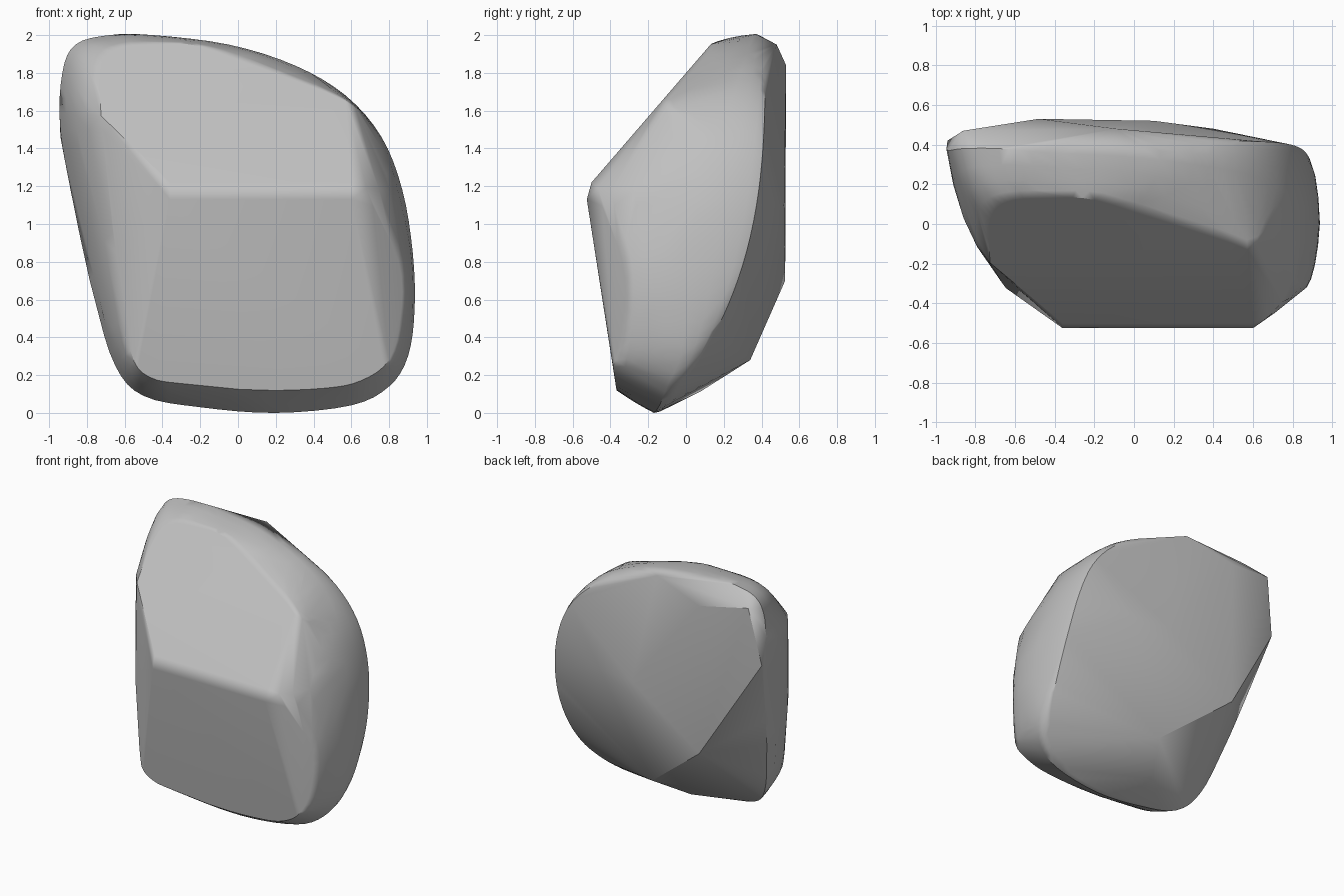
import bpy
import bmesh
import math
from mathutils import Vector

default_cube = bpy.data.objects.get("Cube")
if default_cube:
    bpy.data.objects.remove(default_cube, do_unlink=True)

# Widest outline (x, y, z) paired with the front rim (x, z)
OUTLINE = [
    (-.94, .37, 1.5, -.72, 1.5), (-.93, .37, 1.8, -.73, 1.75),
    (-.86, .38, 1.95, -.7, 1.88), (-.68, .38, 2, -.6, 1.94),
    (-.45, .36, 2, -.4, 1.95), (-.05, .34, 1.95, -.2, 1.94),
    (.3, .3, 1.84, .15, 1.81), (.57, .25, 1.68, .57, 1.65),
    (.76, .16, 1.46, .68, 1.5), (.87, .08, 1.18, .68, 1.19),
    (.925, .02, .85, .85, .8), (.935, 0, .55, .86, .5),
    (.9, -.03, .3, .8, .28), (.8, -.1, .14, .65, .17),
    (.6, -.14, .04, .45, .13), (.2, -.17, 0, .1, .12),
    (-.2, -.16, .03, -.25, .15), (-.5, -.12, .09, -.47, .19),
    (-.65, -.03, .25, -.57, .33), (-.76, .1, .6, -.63, .75),
    (-.86, .26, 1.05, -.69, 1.15),
]
RIDGE = [(x, y, z) for x in (-.36, .6) for y, z in ((-.525, 1.13), (-.5, 1.22))]
BACK = [
    (-.48, .525, .7), (-.48, .53, 1.84), (-.86, .47, 1.9), (-.94, .42, 1.46),
    (-.09, .48, 1.95), (.05, .34, .28), (.1, .52, 1.1), (.4, .48, 1.1),
    (-.1, .08, .115),
]


def smooth_loop(rows, steps):
    """Closed smooth curve through all rows."""
    result = []
    count = len(rows)
    for i in range(count):
        a, b, c, d = (rows[(i + k) % count] for k in (-1, 0, 1, 2))
        for s in range(steps):
            t = s / steps
            result.append([
                q + t / 2 * (r - p + t * (2 * p - 5 * q + 4 * r - w
                                          + t * (3 * (q - r) + w - p)))
                for p, q, r, w in zip(a, b, c, d)])
    return result


def front_depth(x, z):
    """Front surface: lower slab, upper slope and tilted cheeks."""
    slab = -.35 - .15 * z
    slope = -.5 + .863 * (z - 1.22)
    if z > 1.15:
        # The slope turns away steeply past the right end of the ridge
        slope += max(0, x - .6) * (.8 + 4 * (z - 1.2))
    left_cheek = max(-.52 - .69 * (x + .36), -.32 - 1.6 * (x + .65))
    right_cheek = -.52 + .8 * (x - .62)
    return max(slab, slope, left_cheek, right_cheek)


def bulge(rim, middle, amount, roundness):
    """Point on a partly rounded section running from rim to middle."""
    angle = amount * math.pi / 2
    out = amount + roundness * (math.sin(angle) - amount)
    deep = 1 - amount + roundness * (math.cos(angle) - 1 + amount)
    return Vector((rim.x + (middle.x - rim.x) * out,
                   middle.y + (rim.y - middle.y) * deep,
                   rim.z + (middle.z - rim.z) * out))


# Gather the rounded side wall, the ridge and the chipped back
points = [Vector(p) for p in RIDGE + BACK]
for x, y, z, fx, fz in smooth_loop(OUTLINE, 4):
    middle = Vector((x, y, z))
    front = Vector((fx, front_depth(fx, fz), fz))
    roundness = min(.7 if x > 0 else .52, .1 + max(z, 0))
    points += [bulge(front, middle, k / 4, roundness) for k in range(5)]
    if x > -.1:
        depth = max(y, .42 - .52 * (1 - z / 2) ** 3)
        back = Vector((x * .96, depth, 1 + (z - 1) * .96))
        points += [bulge(back, middle, k / 3, .8) for k in range(3)]

# Wrap the points in one solid skin
bm = bmesh.new()
for p in points:
    bm.verts.new(p)
hull = bmesh.ops.convex_hull(bm, input=bm.verts)
loose = {v for v in hull["geom_interior"] + hull["geom_unused"]
         if isinstance(v, bmesh.types.BMVert)}
bmesh.ops.delete(bm, geom=list(loose), context="VERTS")
bmesh.ops.remove_doubles(bm, verts=bm.verts, dist=.004)
bmesh.ops.dissolve_limit(bm, angle_limit=math.radians(1.5),
                         verts=bm.verts, edges=bm.edges)
bmesh.ops.recalc_face_normals(bm, faces=bm.faces)
mesh = bpy.data.meshes.new("boulder")
bm.to_mesh(mesh)
bm.free()

boulder = bpy.data.objects.new("boulder", mesh)
bpy.context.collection.objects.link(boulder)

stone = bpy.data.materials.new("grey stone")
stone.use_nodes = True
stone.diffuse_color = (.53, .53, .53, 1)
stone.node_tree.nodes["Principled BSDF"].inputs["Base Color"].default_value = (.53, .53, .53, 1)
mesh.materials.append(stone)

# Soft shading with crisp chipped edges
bpy.ops.object.select_all(action="DESELECT")
boulder.select_set(True)
bpy.context.view_layer.objects.active = boulder
bpy.ops.object.shade_smooth_by_angle(angle=math.radians(32))
weighted = boulder.modifiers.new("even_shading", "WEIGHTED_NORMAL")
weighted.keep_sharp = True
